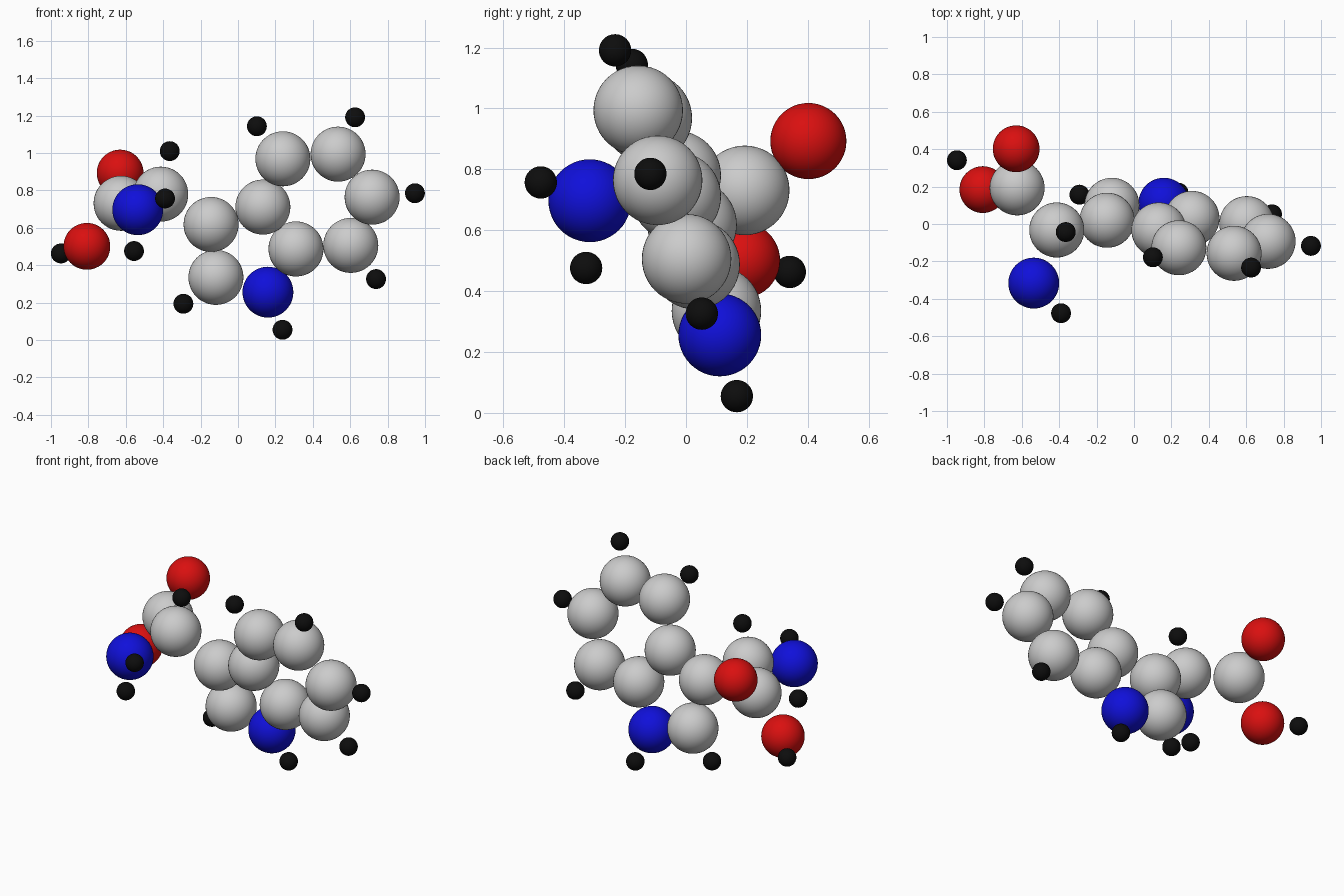
import bpy

if "Cube" in bpy.data.objects:
    bpy.data.objects.remove(bpy.data.objects["Cube"])


def make_material(name, color):
    mat = bpy.data.materials.new(name)
    mat.diffuse_color = (*color, 1.0)
    mat.use_nodes = True
    mat.node_tree.nodes["Principled BSDF"].inputs["Base Color"].default_value = mat.diffuse_color
    return mat


# Element kinds: radius and material
KINDS = {
    "carbon": (0.147, None),
    "nitrogen": (0.136, make_material("blue", (0.005, 0.005, 0.7))),
    "oxygen": (0.125, make_material("red", (0.7, 0.005, 0.005))),
    "hydrogen": (0.053, make_material("black", (0.004, 0.004, 0.004))),
}


def atom(kind, part, x, y, z):
    radius, mat = KINDS[kind]
    bpy.ops.mesh.primitive_uv_sphere_add(
        segments=48, ring_count=24, radius=radius, location=(x, y, z))
    ob = bpy.context.object
    ob.name = f"{kind}_{part}"
    bpy.ops.object.shade_smooth_by_angle()
    if mat:
        ob.data.materials.append(mat)


ATOMS = [
    # Five-sided ring
    ("carbon", "small_ring_link", -0.144, 0.02, 0.618),
    ("carbon", "small_ring_side", -0.118, 0.10, 0.335),
    ("nitrogen", "small_ring", 0.16, 0.111, 0.256),
    # Carbons shared by both rings
    ("carbon", "shared_lower", 0.31, 0.03, 0.487),
    ("carbon", "shared_upper", 0.133, -0.032, 0.711),
    # Six-sided ring
    ("carbon", "big_ring_top_left", 0.24, -0.127, 0.969),
    ("carbon", "big_ring_top_right", 0.535, -0.157, 0.994),
    ("carbon", "big_ring_right", 0.717, -0.093, 0.764),
    ("carbon", "big_ring_bottom", 0.603, 0.002, 0.506),
    # Side chain
    ("carbon", "chain_centre", -0.413, -0.032, 0.78),
    ("carbon", "chain_acid", -0.625, 0.193, 0.731),
    ("oxygen", "double", -0.63, 0.402, 0.893),
    ("oxygen", "hydroxyl", -0.808, 0.184, 0.501),
    ("nitrogen", "amine", -0.536, -0.316, 0.697),
    # Hydrogens
    ("hydrogen", "hydroxyl", -0.947, 0.341, 0.463),
    ("hydrogen", "chain", -0.365, -0.043, 1.01),
    ("hydrogen", "amine_right", -0.39, -0.477, 0.757),
    ("hydrogen", "amine_low", -0.556, -0.328, 0.476),
    ("hydrogen", "small_ring_side", -0.292, 0.157, 0.194),
    ("hydrogen", "small_ring_nitrogen", 0.238, 0.167, 0.055),
    ("hydrogen", "big_ring_top_left", 0.101, -0.178, 1.143),
    ("hydrogen", "big_ring_top_right", 0.626, -0.233, 1.191),
    ("hydrogen", "big_ring_right", 0.946, -0.117, 0.785),
    ("hydrogen", "big_ring_bottom", 0.738, 0.052, 0.326),
]

for spec in ATOMS:
    atom(*spec)
